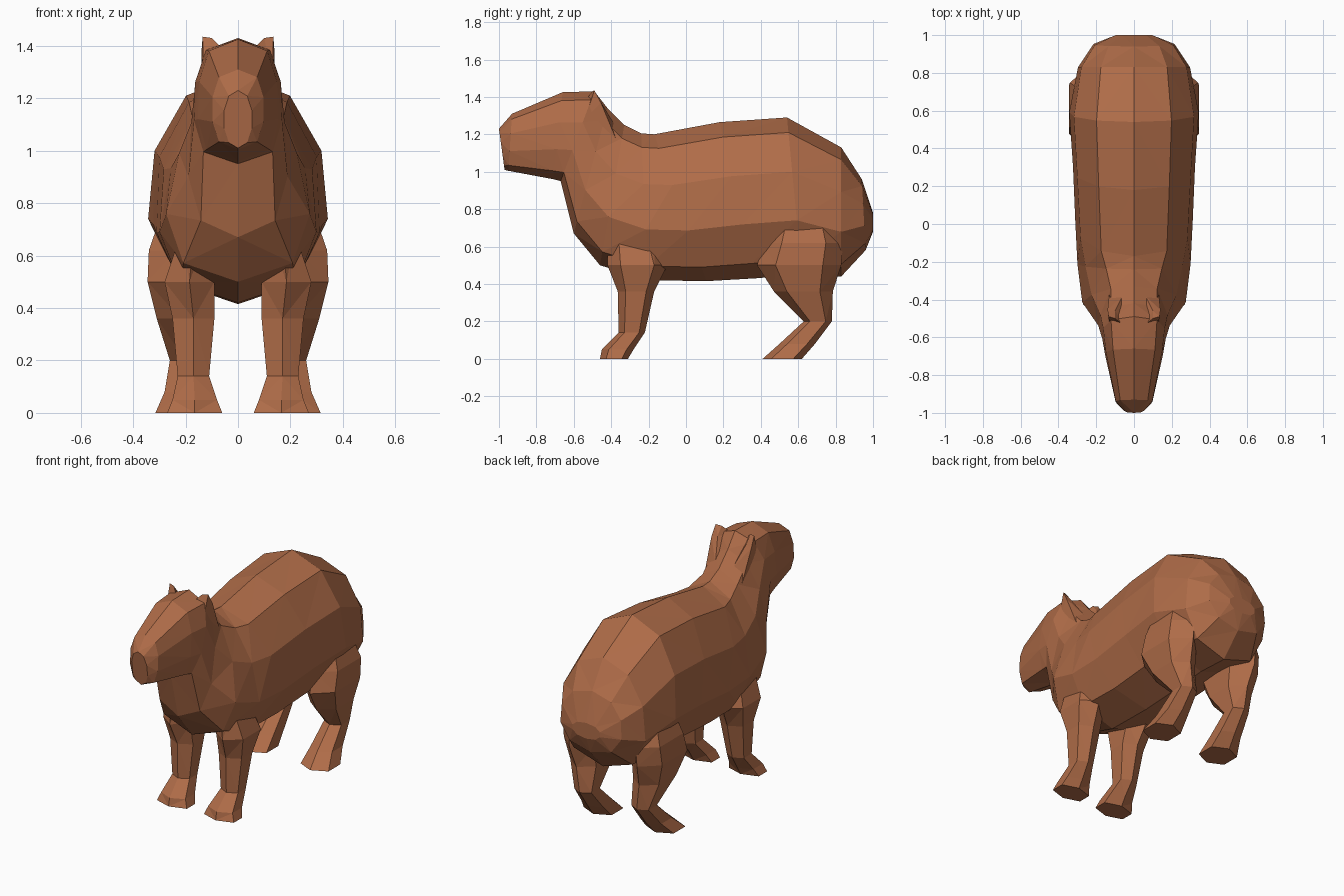
import bpy, bmesh, math

fur = bpy.data.materials.new("brown fur")
fur.diffuse_color = (0.43, 0.15, 0.065, 1)


def loft(name, rings):
    """Skin a closed, flat-shaded triangulated tube over rings of points."""
    bm = bmesh.new()
    loops = [[bm.verts.new(p) for p in ring] for ring in rings]
    n = len(loops[0])
    for a, b in zip(loops, loops[1:]):
        for i in range(n):
            j = (i + 1) % n
            bm.faces.new((a[i], a[j], b[j], b[i]))
    bm.faces.new(loops[0])
    bm.faces.new(loops[-1])
    bmesh.ops.triangulate(bm, faces=bm.faces[:])
    bmesh.ops.recalc_face_normals(bm, faces=bm.faces[:])
    me = bpy.data.meshes.new(name)
    bm.to_mesh(me)
    bm.free()
    me.materials.append(fur)
    ob = bpy.data.objects.new(name, me)
    bpy.context.collection.objects.link(ob)
    return ob


def body_ring(ty, tz, by, bz, w, k=0, p=0.85, n=10):
    """Cross-section from top point to bottom point; k widens the lower half, small p squares it."""
    pts = []
    for i in range(n):
        a = 2 * math.pi * i / n
        t = (1 - math.cos(a)) / 2
        s = math.sin(a)
        x = w * math.copysign(abs(s) ** p, s) if abs(s) > 1e-6 else 0
        pts.append((x * (1 - k * math.cos(a)), ty + (by - ty) * t, tz + (bz - tz) * t))
    return pts


# body, neck and head from rump to nose
spine = [
    (1.00, 0.78, 1.00, 0.68, 0.10),
    (0.94, 0.96, 0.96, 0.58, 0.22, 0.05),
    (0.83, 1.13, 0.83, 0.44, 0.30, 0.1),
    (0.54, 1.29, 0.62, 0.45, 0.345, 0.12),
    (0.18, 1.265, 0.37, 0.43, 0.325, 0.12),
    (-0.17, 1.20, 0.11, 0.415, 0.31, 0.15),
    (-0.24, 1.205, -0.20, 0.42, 0.29, 0.25),
    (-0.33, 1.25, -0.46, 0.50, 0.26, 0.32),
    (-0.42, 1.34, -0.60, 0.67, 0.19, 0.1, 0.7),
    (-0.49, 1.43, -0.67, 0.95, 0.17, 0.05, 0.55),
    (-0.66, 1.425, -0.71, 0.96, 0.155, 0.05, 0.55),
    (-0.93, 1.31, -0.95, 1.005, 0.10, 0, 0.6),
    (-1.00, 1.23, -0.97, 1.01, 0.055),
]
loft("body_and_head", [body_ring(*r) for r in spine])


def leg_ring(z, x0, x1, y0, y1, side):
    """Six-sided horizontal slice of a leg."""
    xm, d = (x0 + x1) / 2, (y1 - y0) * 0.22
    pts = [(xm, y0), (x1, y0 + d), (x1, y1 - d), (xm, y1), (x0, y1 - d), (x0, y0 + d)]
    return [(side * x, y, z) for x, y in pts]


front = [
    (0.68, 0.12, 0.22, -0.42, -0.16),
    (0.50, 0.09, 0.28, -0.42, -0.10),
    (0.36, 0.09, 0.25, -0.365, -0.17),
    (0.14, 0.11, 0.23, -0.36, -0.22),
    (0.05, 0.08, 0.25, -0.45, -0.28),
    (0.00, 0.06, 0.27, -0.46, -0.31),
]
hind = [
    (0.88, 0.14, 0.25, 0.52, 0.74),
    (0.62, 0.13, 0.34, 0.42, 0.84),
    (0.50, 0.13, 0.345, 0.38, 0.83),
    (0.36, 0.13, 0.31, 0.47, 0.785),
    (0.20, 0.14, 0.26, 0.63, 0.78),
    (0.08, 0.13, 0.28, 0.50, 0.69),
    (0.00, 0.12, 0.315, 0.41, 0.62),
]

for side, tag in ((1, "left"), (-1, "right")):
    loft("front_leg_" + tag, [leg_ring(*r, side) for r in front])
    loft("hind_leg_" + tag, [leg_ring(*r, side) for r in hind])
    # small pointed ear folded back against the head
    base = [(0.05, -0.54, 1.38), (0.13, -0.54, 1.28), (0.13, -0.36, 1.14), (0.06, -0.38, 1.25)]
    tip = [(0.10, -0.50, 1.43), (0.135, -0.49, 1.435), (0.14, -0.455, 1.37), (0.10, -0.46, 1.38)]
    loft("ear_" + tag, [[(side * x, y, z) for x, y, z in r] for r in (base, tip)])
